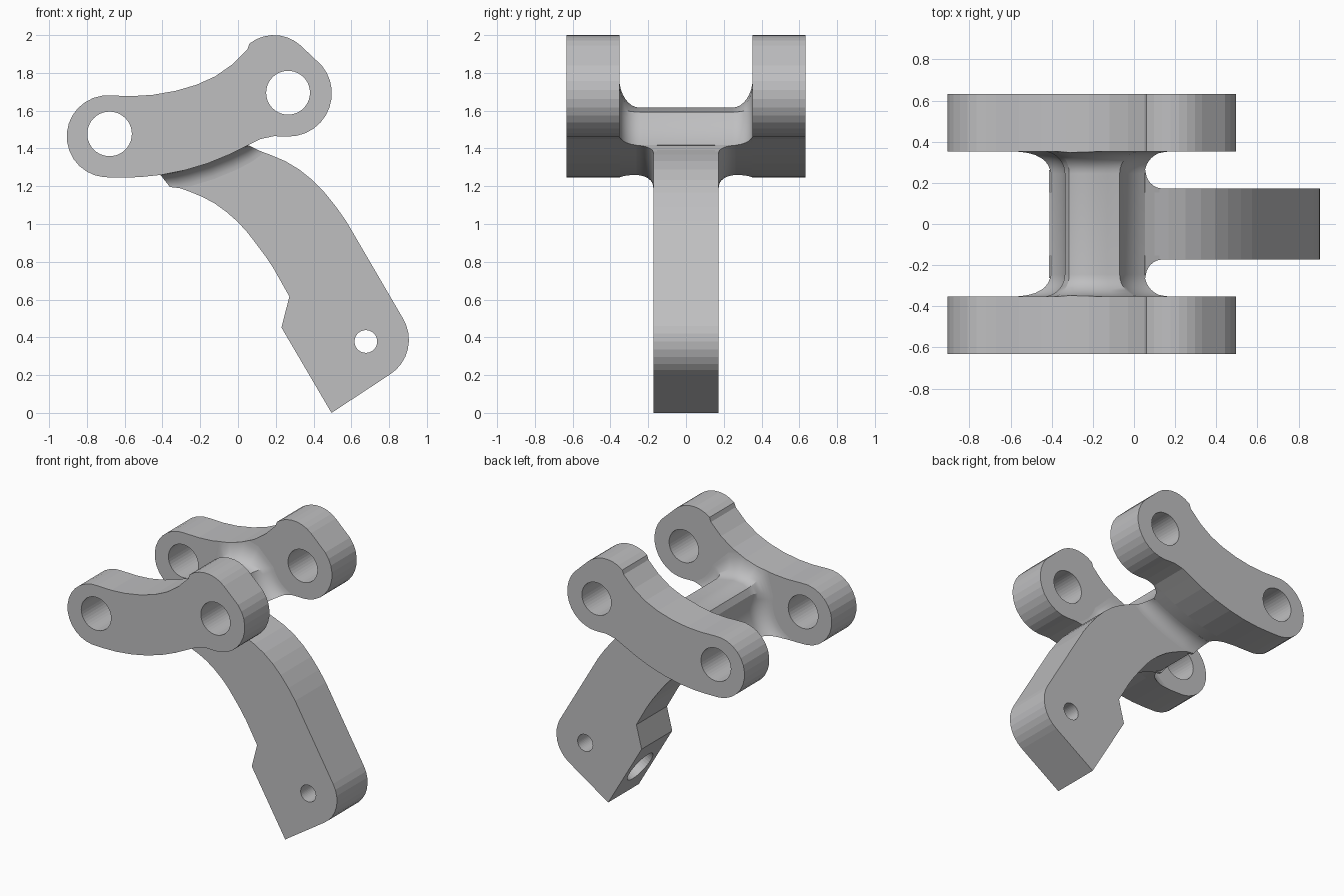
import bpy, bmesh
from math import sin, cos, pi, radians
from mathutils import Vector

if "Cube" in bpy.data.objects:
    bpy.data.objects.remove(bpy.data.objects["Cube"])

grey = bpy.data.materials.new("light_grey_metal")
grey.use_nodes = True
grey.diffuse_color = (0.52, 0.52, 0.53, 1)
grey.node_tree.nodes["Principled BSDF"].inputs["Base Color"].default_value = (0.52, 0.52, 0.53, 1)


def loft(name, sections):
    """Skin a list of closed sections (equal point counts) and cap both ends."""
    bm = bmesh.new()
    rings = [[bm.verts.new(p) for p in s] for s in sections]
    n = len(rings[0])
    for a, b in zip(rings, rings[1:]):
        for i in range(n):
            j = (i + 1) % n
            bm.faces.new((a[i], a[j], b[j], b[i]))
    bm.faces.new(rings[0][::-1])
    bm.faces.new(rings[-1])
    bmesh.ops.recalc_face_normals(bm, faces=bm.faces)
    mesh = bpy.data.meshes.new(name)
    bm.to_mesh(mesh)
    bm.free()
    mesh.materials.append(grey)
    ob = bpy.data.objects.new(name, mesh)
    bpy.context.collection.objects.link(ob)
    return ob


def prism(name, outline, y0, y1):
    return loft(name, [[(x, y, z) for x, z in outline] for y in (y0, y1)])


def arc(cx, cz, r, a0, a1, n):
    steps = [radians(a0 + (a1 - a0) * i / n) for i in range(n + 1)]
    return [(cx + r * cos(a), cz + r * sin(a)) for a in steps]


def boolean(ob, cutter, operation):
    """Apply a boolean and discard the cutter."""
    mod = ob.modifiers.new("cut", "BOOLEAN")
    mod.operation, mod.solver, mod.object = operation, "EXACT", cutter
    cutter.hide_render = True
    bpy.context.view_layer.update()
    graph = bpy.context.evaluated_depsgraph_get()
    mesh = bpy.data.meshes.new_from_object(ob.evaluated_get(graph))
    ob.modifiers.clear()
    ob.data = mesh
    bpy.data.objects.remove(cutter)


def drill(ob, x, z, r):
    boolean(ob, prism("drill", arc(x, z, r, 0, 351, 39), -1, 1), "DIFFERENCE")


# Shared centres of the two pin holes
LX, LZ = -0.68, 1.477
RX, RZ = 0.265, 1.695

# Side plate outline: left eye, upper sweep, rounded top, right eye, lower sweep
plate_outline = (
    arc(-0.69, 1.464, 0.217, 265, 85, 14)
    + [(-0.56, 1.677), (-0.45, 1.684), (-0.33, 1.705), (-0.22, 1.737),
       (-0.12, 1.782), (-0.03, 1.845), (0.05, 1.925)]
    + arc(0.19, 1.79, 0.21, 128, 48, 7)
    + arc(0.268, 1.692, 0.229, 40, -90, 11)
    + [(0.19, 1.465), (0.12, 1.45), (0.05, 1.416), (-0.05, 1.366),
       (-0.16, 1.321), (-0.28, 1.285), (-0.4, 1.261), (-0.52, 1.248), (-0.62, 1.246)]
)

for side, y0, y1 in (("right", -0.633, -0.353), ("left", 0.353, 0.633)):
    plate = prism(side + "_side_plate", plate_outline, y0, y1)
    drill(plate, LX, LZ, 0.118)
    drill(plate, RX, RZ, 0.116)


# Bridge: waisted by clearance arcs about both holes, flaring into the plates
def bridge_section(y, d):
    pts = arc(LX, LZ, 0.35 - d, -80, 11, 12)
    top = [(-0.315, 1.588, -0.75, 1), (-0.275, 1.61, -0.5, 1.3), (-0.2, 1.616, 0, 1.45),
           (-0.13, 1.602, 0.4, 1.3)]
    pts += [(x + dx * d, z + dz * d) for x, z, dx, dz in top]
    pts += arc(RX, RZ, 0.35 - d, 197, 264, 11)
    pts += [(0, 1.2), (-0.4, 1.1)]
    return [(x, y, z) for x, z in pts]


FLARE, END = 0.108, 0.353
stations = []
for i in range(9):
    t = pi / 2 * i / 8
    stations.append((END - FLARE * (1 - sin(t)), FLARE * (1 - cos(t))))
stations.append((END + 0.002, FLARE))
sections = [bridge_section(-y, d) for y, d in reversed(stations)]
sections += [bridge_section(y, d) for y, d in stations]
bridge = loft("bridge", sections)
boolean(bridge, prism("bridge_limits", plate_outline, -0.5, 0.5), "INTERSECT")

# Curved arm with a squared foot
HALF = 0.173
arm_outline = (
    [(-0.3, 1.33), (-0.05, 1.42), (0.05, 1.416), (0.1, 1.392), (0.167, 1.368), (0.25, 1.333),
     (0.325, 1.288), (0.395, 1.232), (0.458, 1.167), (0.52, 1.09), (0.574, 1.013)]
    + arc(0.687, 0.387, 0.218, 31, -58, 8)
    + [(0.495, 0), (0.23, 0.452), (0.272, 0.616), (0.188, 0.765), (0.145, 0.83),
       (0.1, 0.89), (0.05, 0.955), (0, 1.01), (-0.06, 1.063), (-0.125, 1.11),
       (-0.19, 1.144), (-0.257, 1.172), (-0.35, 1.204), (-0.41, 1.258)]
)
arm = prism("arm", arm_outline, -HALF, HALF)
drill(arm, 0.677, 0.378, 0.06)

# Blind socket bored square into the slanted foot face
socket_axis = Vector((0.863, 0, 0.506))
across = Vector((-0.506, 0, 0.863))
centre = Vector((0.363, 0, 0.226))
socket = loft("socket_cutter", [
    [centre + socket_axis * depth + across * u + Vector((0, v, 0))
     for u, v in arc(0, 0, 0.118, 0, 350, 35)] for depth in (-0.1, 0.22)])
boolean(arm, socket, "DIFFERENCE")

# Concave fillets where the arm leaves the underside of the bridge
root = [(-0.41, 1.259, 0.55, -0.7), (-0.34, 1.272, 0.4, -0.92), (-0.28, 1.285, 0.35, -0.94),
        (-0.16, 1.321, 0.38, -0.92), (-0.05, 1.366, 0.45, -0.89), (0.02, 1.401, 0.65, -0.76),
        (0.056, 1.416, 0.9, -0.43)]
R = 0.09
for side, s in (("right", -1), ("left", 1)):
    rings = []
    for x, z, dx, dz in root:
        curve = [(HALF + R * (1 - cos(a)), R * (1 - sin(a)))
                 for a in (pi / 2 * i / 8 for i in range(9))]
        curve += [(HALF + R, -0.004), (HALF - 0.02, -0.004), (HALF - 0.02, R)]
        rings.append([(x + dx * o, s * y, z + dz * o) for y, o in curve])
    fillet = loft(side + "_arm_fillet", rings)
    for poly in fillet.data.polygons:
        poly.use_smooth = len(poly.vertices) == 4
    fillet.data.set_sharp_from_angle(angle=radians(30))

# Soft shading on the flared bridge, crisp at its trimmed edges
for poly in bridge.data.polygons:
    poly.use_smooth = True
bridge.data.set_sharp_from_angle(angle=radians(25))
